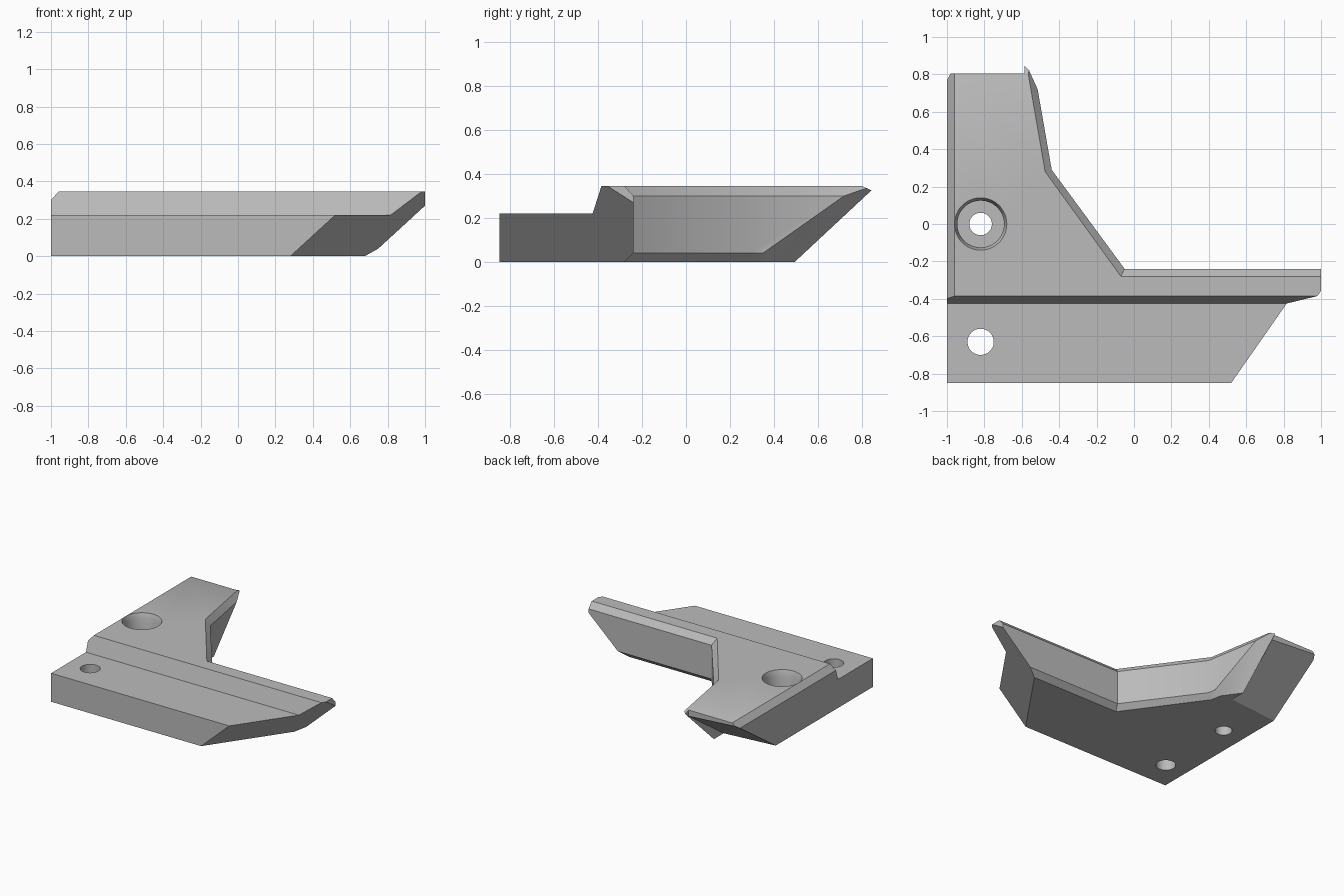
import bpy, bmesh
from mathutils import Vector

if "Cube" in bpy.data.objects:
    bpy.data.objects.remove(bpy.data.objects["Cube"])

grey = bpy.data.materials.new("plain_grey")
grey.use_nodes = True
COLOUR = (0.5, 0.5, 0.5, 1)
grey.diffuse_color = COLOUR
grey.node_tree.nodes["Principled BSDF"].inputs["Base Color"].default_value = COLOUR


def make_object(name, bm):
    bmesh.ops.recalc_face_normals(bm, faces=bm.faces)
    mesh = bpy.data.meshes.new(name)
    bm.to_mesh(mesh)
    bm.free()
    mesh.materials.append(grey)
    obj = bpy.data.objects.new(name, mesh)
    bpy.context.collection.objects.link(obj)
    return obj


def loft(name, rings):
    """Closed solid through rings of points, capped at both ends."""
    bm = bmesh.new()
    rows = [[bm.verts.new(p) for p in ring] for ring in rings]
    n = len(rows[0])
    for low, high in zip(rows, rows[1:]):
        for i in range(n):
            j = (i + 1) % n
            bm.faces.new((low[i], low[j], high[j], high[i]))
    bm.faces.new(rows[0][::-1])
    bm.faces.new(rows[-1])
    return make_object(name, bm)


def wedge(name, low, high, point=None, normal=None):
    """Box between two corners, keeping only the side of a plane the normal faces."""
    bm = bmesh.new()
    bmesh.ops.create_cube(bm, size=1)
    low, high = Vector(low), Vector(high)
    for v in bm.verts:
        v.co = [(a + b) / 2 + c * (b - a) for a, b, c in zip(low, high, v.co)]
    if normal:
        cut = bmesh.ops.bisect_plane(bm, geom=bm.verts[:] + bm.edges[:] + bm.faces[:],
                                     plane_co=point, plane_no=normal, clear_inner=True)
        edges = [e for e in cut["geom_cut"] if isinstance(e, bmesh.types.BMEdge)]
        bmesh.ops.contextual_create(bm, geom=edges)
    return make_object(name, bm)


def bore(name, x, y, profile):
    """Round cutter from (radius, height) pairs."""
    bm = bmesh.new()
    rows = []
    for radius, z in profile:
        ring = bmesh.ops.create_circle(bm, segments=48, radius=radius)["verts"]
        for v in ring:
            v.co += Vector((x, y, z))
        rows.append(ring)
    for low, high in zip(rows, rows[1:]):
        for i in range(48):
            j = (i + 1) % 48
            bm.faces.new((low[i], low[j], high[j], high[i]))
    bm.faces.new(rows[0][::-1])
    bm.faces.new(rows[-1])
    return make_object(name, bm)


# L-shaped plate with chamfered inner wall
wall = [(1, -0.24), (-0.05, -0.24), (-0.44, 0.29), (-0.564, 1)]
inset = [(1, -0.28), (-0.07, -0.28), (-0.475, 0.28), (-0.60, 1)]
outer = [(-1, 1), (-1, -0.85), (1, -0.85)]
levels = [(inset, 0), (wall, 0.04), (wall, 0.30), (inset, 0.345)]
bracket = loft("corner_bracket", [[(x, y, z) for x, y in side + outer] for side, z in levels])

# Cutters for the ledge, chamfers, slanted ends and bolt holes
cutters = [
    wedge("ledge_cutter", (-1.2, -1, 0.22), (1.2, -0.2, 0.6),
          (0, -0.425, 0.22), (0, -0.125, 0.04)),
    wedge("side_chamfer_cutter", (-1.2, -1.1, 0.2), (-0.8, 1.2, 0.6),
          (-1, 0, 0.30), (-0.045, 0, 0.04)),
    wedge("right_end_cutter", (0, -1.1, -0.2), (2, 0, 0.7),
          (0.28, -0.85, 0), (1, -0.698, -1.09)),
    wedge("rear_end_cutter", (-1.3, 0.1, -0.2), (-0.585, 1.3, 0.7),
          (-1, 0.335, 0), (-0.1, 1, -1.45)),
    wedge("rear_cap_cutter", (-1.3, 0.805, -0.3), (-0.585, 1.4, 0.8)),
    wedge("fin_cutter", (-0.75, 0.3, -0.25), (0.2, 1.5, 0.75),
          (-0.45, 0.35, 0.04), (0.232, 0.166, -0.178)),
    wedge("rear_chamfer_cutter", (-1.4, 0.6, 0.25), (0, 1.6, 0.65),
          (0, 0.80, 0.345), (0, 0.02, 0.045)),
    bore("front_hole_cutter", -0.82, -0.63, [(0.07, -0.1), (0.07, 0.5)]),
    bore("rear_hole_cutter", -0.82, 0, [(0.06, -0.1), (0.06, 0.12), (0.125, 0.12),
                                        (0.125, 0.305), (0.14, 0.345), (0.14, 0.5)]),
]
bpy.context.view_layer.objects.active = bracket
for cutter in cutters:
    mod = bracket.modifiers.new(cutter.name, "BOOLEAN")
    mod.operation = "DIFFERENCE"
    mod.solver = "EXACT"
    mod.object = cutter
    bpy.ops.object.modifier_apply(modifier=mod.name)
for cutter in cutters:
    bpy.data.objects.remove(cutter)

bpy.ops.object.select_all(action="DESELECT")
bracket.select_set(True)
bpy.ops.object.shade_smooth_by_angle(angle=0.5)
